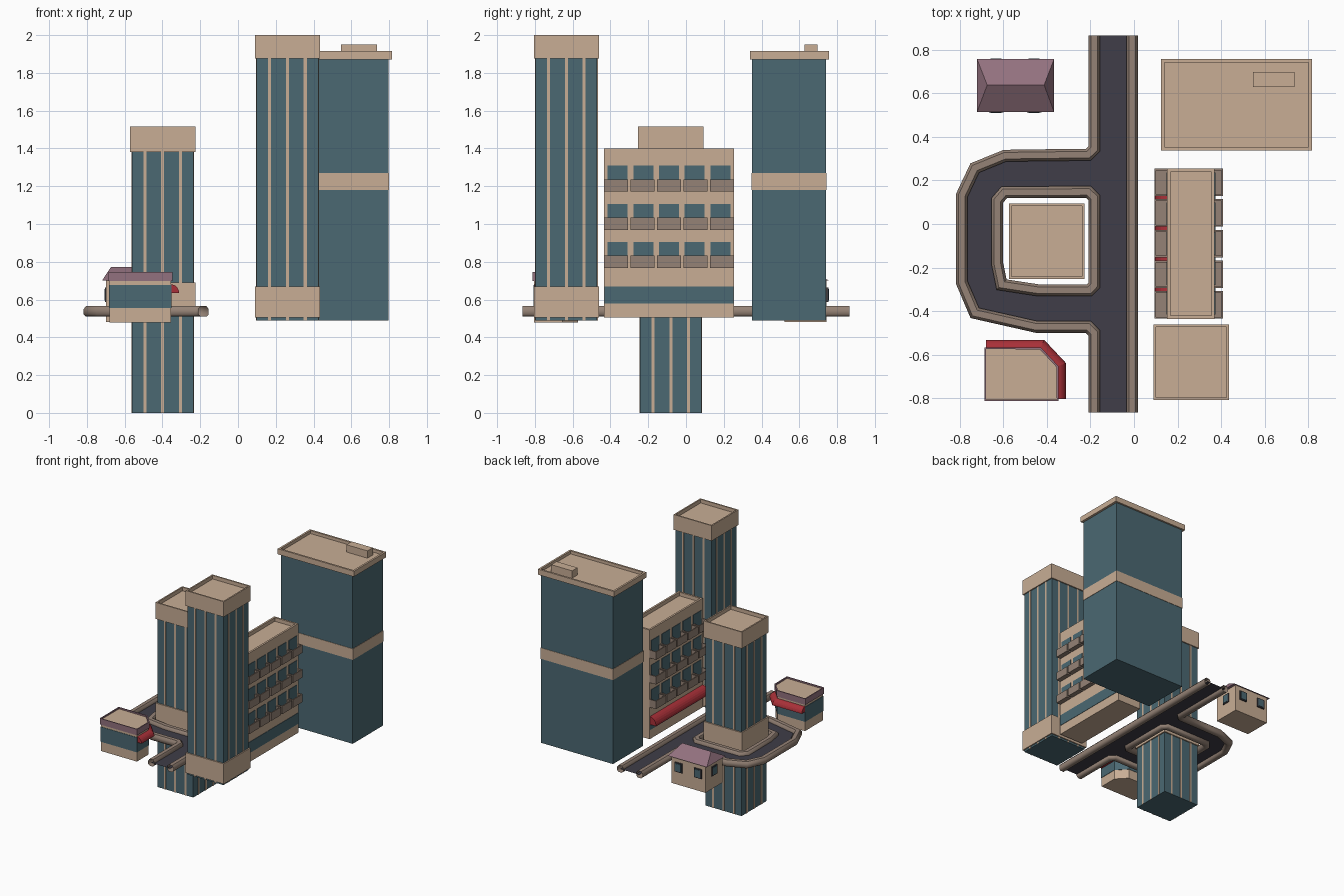
import bpy, bmesh, math
from mathutils import Vector

if "Cube" in bpy.data.objects:
    bpy.data.objects.remove(bpy.data.objects["Cube"])


def material(name, rgb):
    m = bpy.data.materials.new(name)
    m.diffuse_color = (*rgb, 1)
    m.use_nodes = True
    m.node_tree.nodes["Principled BSDF"].inputs["Base Color"].default_value = m.diffuse_color
    return m


BEIGE = material("beige", (.58, .42, .30))
TEAL = material("teal", (.07, .14, .17))
BROWN = material("brown", (.30, .225, .18))
ASPHALT = material("asphalt", (.05, .047, .065))
RED = material("red", (.40, .03, .04))
PURPLE = material("purple", (.29, .165, .21))
DARK = material("dark", (.05, .05, .06))


def finish(name, bm, mats):
    me = bpy.data.meshes.new(name)
    bm.to_mesh(me)
    bm.free()
    for m in mats:
        me.materials.append(m)
    ob = bpy.data.objects.new(name, me)
    bpy.context.collection.objects.link(ob)
    return ob


def prism(name, pts, z0, z1, mat, rim=0, depth=0, roof_mat=None):
    """Extruded outline; rim > 0 sinks the roof behind a parapet."""
    bm = bmesh.new()
    base = bm.faces.new([bm.verts.new((x, y, z0)) for x, y in pts])
    ret = bmesh.ops.extrude_face_region(bm, geom=[base], use_keep_orig=True)
    verts = [g for g in ret["geom"] if isinstance(g, bmesh.types.BMVert)]
    top = [g for g in ret["geom"] if isinstance(g, bmesh.types.BMFace)][0]
    bmesh.ops.translate(bm, verts=verts, vec=(0, 0, z1 - z0))
    bmesh.ops.recalc_face_normals(bm, faces=bm.faces)
    if rim:
        bmesh.ops.inset_individual(bm, faces=[top], thickness=rim)
        top = bmesh.ops.extrude_discrete_faces(bm, faces=[top])["faces"][0]
        bmesh.ops.translate(bm, verts=top.verts, vec=(0, 0, -depth))
        if roof_mat:
            top.material_index = 1
        bmesh.ops.recalc_face_normals(bm, faces=bm.faces)
    return finish(name, bm, [mat] + ([roof_mat] if roof_mat else []))


def box(name, x0, x1, y0, y1, z0, z1, mat, **kw):
    return prism(name, [(x0, y0), (x1, y0), (x1, y1), (x0, y1)], z0, z1, mat, **kw)


def sweep(name, path, profile, mat, loop=False, caps=False):
    """Carry a closed (offset to the left, z) profile along a flat path with mitred corners."""
    P = [Vector(p) for p in path]
    n, k = len(P), len(profile)
    bm = bmesh.new()
    rings = []
    for i, p in enumerate(P):
        a = p - P[i - 1] if i or loop else P[1] - p
        b = P[(i + 1) % n] - p if i < n - 1 or loop else a
        na = Vector((-a.y, a.x)).normalized()
        nb = Vector((-b.y, b.x)).normalized()
        m = (na + nb) / (1 + na.dot(nb))
        rings.append([bm.verts.new((p.x + m.x * o, p.y + m.y * o, z)) for o, z in profile])
    for i in range(n if loop else n - 1):
        r, s = rings[i], rings[(i + 1) % n]
        for j in range(k):
            bm.faces.new((r[j], r[(j + 1) % k], s[(j + 1) % k], s[j]))
    if caps:
        bm.faces.new(rings[0])
        bm.faces.new(rings[-1])
    bmesh.ops.recalc_face_normals(bm, faces=bm.faces)
    return finish(name, bm, [mat])


def awning_profile(out, z_low, z_top):
    arc = [i * math.pi / 12 for i in range(7)]
    return [(0, z_low)] + [(out * math.cos(a), z_low + (z_top - z_low) * math.sin(a)) for a in arc]


# Striped towers with wide base and parapet crown
def tower(name, cx, cy, z0, base0, base1, cap0, top, half=.163, wide=.173):
    def square(part, h, a, b, mat, **kw):
        box(f"{name}_{part}", cx - h, cx + h, cy - h, cy + h, a, b, mat, **kw)
    square("shaft", half, z0, cap0 + .02, TEAL)
    square("base", wide, base0, base1, BEIGE)
    square("crown", wide, cap0, top, BEIGE, rim=.016, depth=.03)
    e, w = half + .003, .008
    for i in (-1, 0, 1):
        o = i * .094
        for s in (-1, 1):
            f, g = sorted((s * e, s * (half - .005)))
            box(f"{name}_stripe", cx + o - w, cx + o + w, cy + f, cy + g, z0, cap0 + .01, BEIGE)
            box(f"{name}_stripe", cx + f, cx + g, cy + o - w, cy + o + w, z0, cap0 + .01, BEIGE)


tower("loop_tower", -.399, -.08, 0, .52, .69, 1.38, 1.515)
tower("corner_tower", .262, -.633, .49, .505, .67, 1.875, 2.0)

# Large office block
box("office_body", .143, .796, .35, .742, .49, 1.88, TEAL)
box("office_band", .14, .799, .347, .745, 1.18, 1.27, BEIGE)
box("office_roof", .124, .815, .338, .756, 1.87, 1.915, BEIGE, rim=.022, depth=.025)
box("office_roof_unit", .545, .735, .628, .697, 1.885, 1.95, BEIGE)

# Apartment block with balconies on both long sides
box("apartment_body", .152, .37, -.435, .254, .505, 1.40, BEIGE, rim=.022, depth=.03)
for s, wall, out in ((-1, .152, .094), (1, .37, .409)):
    def slab(part, d0, d1, y0, y1, z0, z1, mat):
        a, b = sorted((wall + s * d0, wall + s * d1))
        box(part, a, b, y0, y1, z0, z1, mat)
    d = abs(out - wall)
    slab("apartment_shop_glass", -.01, .003, -.432, .251, .58, .67, TEAL)
    for floor in range(3):
        z = .767 + floor * .202
        for i in range(-2, 3):
            y = -.09 + i * .1405
            yw = -.09 + i * .136
            slab("apartment_window", -.01, .003, yw - .053, yw + .053, z + .01, z + .138, TEAL)
            slab("balcony_floor", 0, d, y - .063, y + .063, z, z + .01, BROWN)
            slab("balcony_rail", d - .008, d, y - .063, y + .063, z + .01, z + .065, BROWN)
            for e in (-.063, .055):
                slab("balcony_side", 0, d - .008, y + e, y + e + .008, z + .01, z + .065, BROWN)
sweep("apartment_awning", [(.152, -.433), (.152, .252)], awning_profile(.057, .625, .69), RED, caps=True)

# Road: kerbs swept along the edges, thin asphalt between
outer = [(-.182, .865), (-.182, .345), (-.21, .318), (-.467, .315), (-.592, .313), (-.73, .257),
         (-.79, .13), (-.79, -.267), (-.73, -.408), (-.447, -.472), (-.21, -.472),
         (-.182, -.5), (-.182, -.865)]
inner = [(-.21, .147), (-.595, .145), (-.627, .108), (-.627, -.18), (-.607, -.278),
         (-.437, -.304), (-.205, -.304), (-.182, -.28), (-.182, .12)]
right = [(-.008, -.865), (-.008, .865)]
kerb = [(-.027, .522), (-.015, .51), (.015, .51), (.027, .522),
        (.027, .55), (.015, .565), (-.015, .565), (-.027, .55)]
kerbs = [sweep("outer_kerb", outer, kerb, BROWN),
         sweep("inner_kerb", inner, kerb, BROWN, loop=True),
         sweep("right_kerb", right, kerb, BROWN)]
for ob in kerbs:
    bpy.ops.object.select_all(action="DESELECT")
    ob.select_set(True)
    bpy.context.view_layer.objects.active = ob
    bpy.ops.object.shade_smooth_by_angle(angle=math.radians(50))
bm = bmesh.new()
edges = []
for ring in (outer + right, inner):
    vs = [bm.verts.new((x, y, .537)) for x, y in ring]
    edges += [bm.edges.new((vs[i - 1], vs[i])) for i in range(len(vs))]
bmesh.ops.triangle_fill(bm, edges=edges, use_beauty=True, normal=(0, 0, 1))
finish("road_surface", bm, [ASPHALT])

# Small house with hipped roof
box("house_body", -.698, -.388, .522, .745, .48, .70, BEIGE)
bm = bmesh.new()
e = [bm.verts.new((x, y, .70)) for x, y in ((-.72, .513), (-.366, .513), (-.366, .757), (-.72, .757))]
a, b = bm.verts.new((-.673, .637, .772)), bm.verts.new((-.412, .637, .772))
for f in ((e[3], e[2], e[1], e[0]), (e[0], e[1], b, a), (e[1], e[2], b), (e[2], e[3], a, b), (e[3], e[0], a)):
    bm.faces.new(f)
finish("house_roof", bm, [PURPLE])
for x in (-.632, -.458):
    for y, s in ((.745, 1), (.522, -1)):
        for h, zz, d, m in ((.033, .038, .010, DARK), (.025, .030, .013, TEAL)):
            y0, y1 = sorted((y - s * .005, y + s * d))
            box("house_window", x - h, x + h, y0, y1, .625 - zz, .625 + zz, m)
for x, s in ((-.698, -1), (-.388, 1)):
    for h, zz, d, m in ((.033, .038, .007, DARK), (.025, .030, .010, TEAL)):
        x0, x1 = sorted((x - s * .005, x + s * d))
        box("house_window", x0, x1, .634 - h, .634 + h, .625 - zz, .625 + zz, m)


# Corner shop with cut corner and curved awning
def shop_outline(g):
    return [(-.679 - g, -.805 - g), (-.354 + g, -.805 - g), (-.354 + g, -.654 + g * .4),
            (-.43 + g * .4, -.573 + g), (-.679 - g, -.573 + g)]


prism("shop_body", shop_outline(0), .478, .70, BEIGE)
prism("shop_glass", shop_outline(.003), .555, .677, TEAL)
prism("shop_roof", shop_outline(.007), .697, .747, PURPLE, rim=.01, depth=.012, roof_mat=BEIGE)
sweep("shop_awning", [(-.679, -.573), (-.43, -.573), (-.354, -.654), (-.354, -.803)],
      awning_profile(.042, .635, .68), RED, caps=True)
